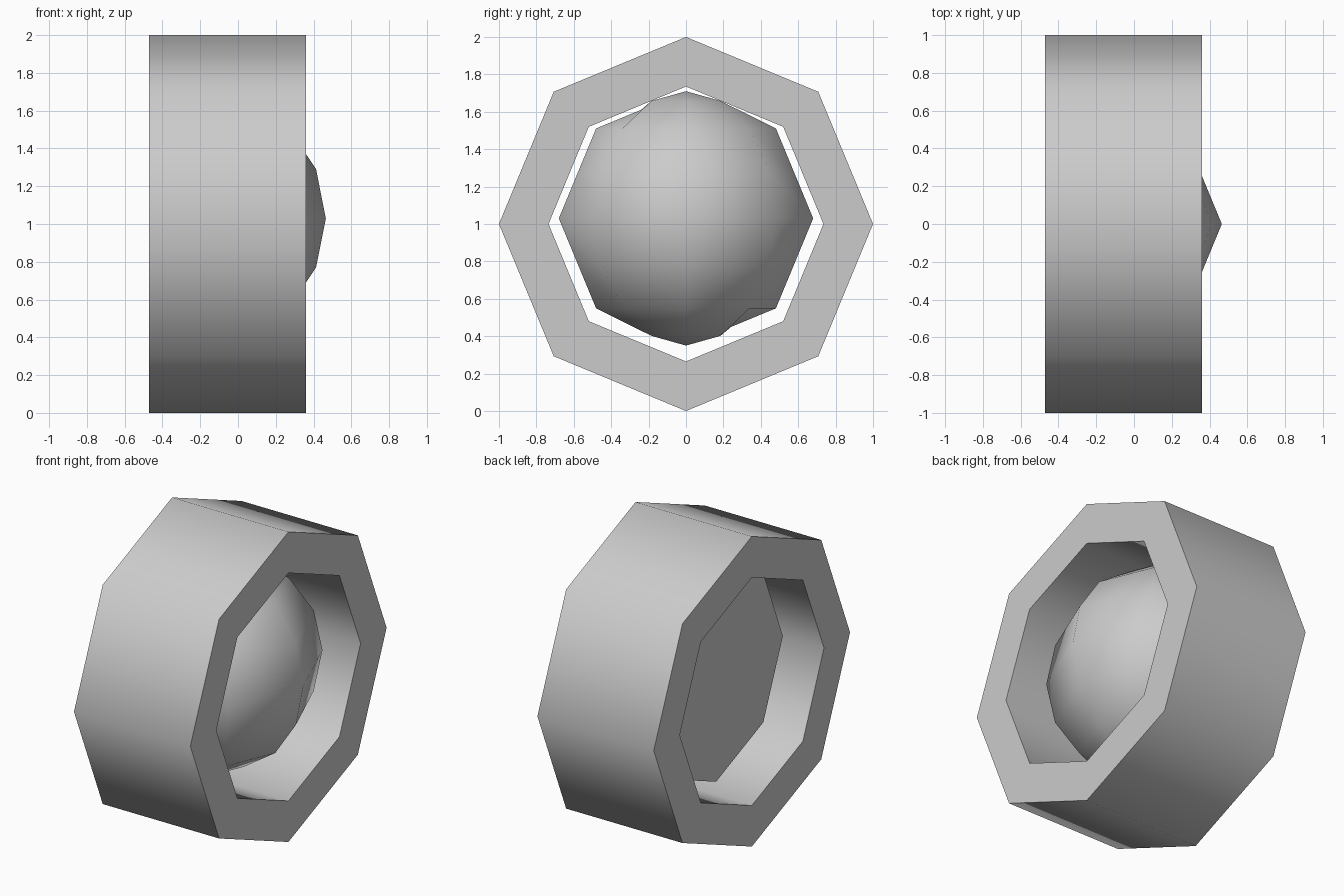
import bpy, bmesh
from math import pi, cos, sin, radians

if "Cube" in bpy.data.objects:
    bpy.data.objects.remove(bpy.data.objects["Cube"])

SIDES = 8


def finish(bm, name, location):
    bmesh.ops.recalc_face_normals(bm, faces=bm.faces)
    mesh = bpy.data.meshes.new(name)
    bm.to_mesh(mesh)
    bm.free()
    obj = bpy.data.objects.new(name, mesh)
    obj.location = location
    bpy.context.collection.objects.link(obj)
    bpy.context.view_layer.objects.active = obj
    obj.select_set(True)
    bpy.ops.object.shade_smooth_by_angle(angle=radians(50))
    obj.select_set(False)
    return obj


# Octagonal ring: rectangular (x, radius) section turned around the x axis
bm = bmesh.new()
section = [(-0.47, 1.0), (0.36, 1.0), (0.36, 0.735), (-0.47, 0.735)]
rows = [[bm.verts.new((x, r * cos(2 * pi * i / SIDES), r * sin(2 * pi * i / SIDES)))
         for x, r in section] for i in range(SIDES)]
for i in range(SIDES):
    a, b = rows[i], rows[(i + 1) % SIDES]
    for j in range(4):
        k = (j + 1) % 4
        bm.faces.new((a[j], a[k], b[k], b[j]))
finish(bm, "outer_ring", (0, 0, 1))

# Dome: front half of a low-poly sphere, closed by a flat octagonal back
bm = bmesh.new()
bmesh.ops.create_uvsphere(bm, u_segments=SIDES, v_segments=8, radius=0.68)
bmesh.ops.bisect_plane(bm, geom=bm.verts[:] + bm.edges[:] + bm.faces[:], dist=1e-4,
                       plane_co=(0, 0, 0), plane_no=(1, 0, 0), clear_inner=True)
# Straighten the rim from sixteen sides to eight
for v in bm.verts:
    if abs(v.co.x) < 1e-4 and abs(abs(v.co.y * v.co.z) - 0.68 ** 2 * sin(pi / 4) / 2) < 0.01:
        v.co *= cos(pi / 8)
bmesh.ops.holes_fill(bm, edges=[e for e in bm.edges if e.is_boundary], sides=0)
finish(bm, "inner_dome", (-0.215, 0, 1.03))
